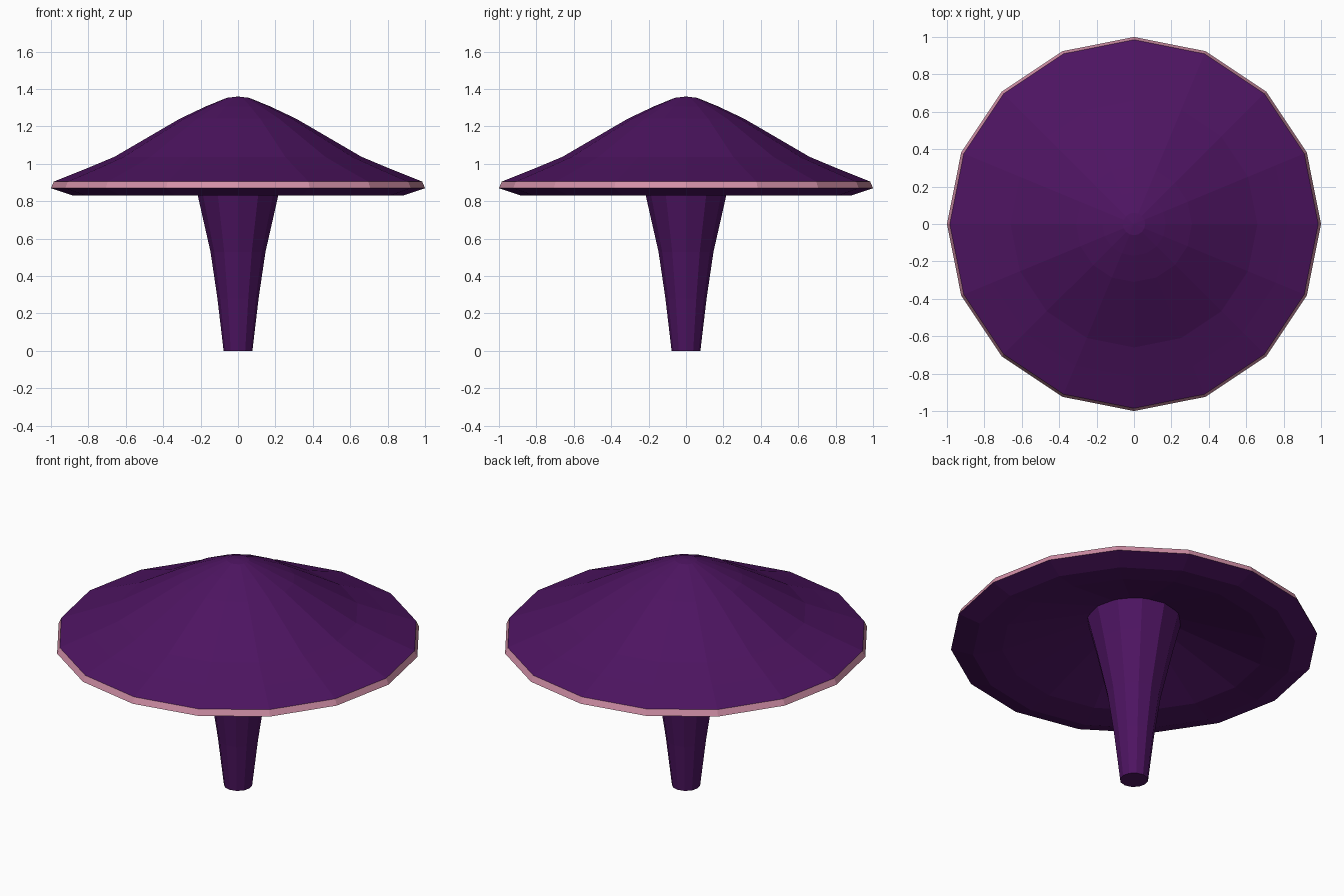
import bpy, bmesh
from math import cos, sin, pi

if "Cube" in bpy.data.objects:
    bpy.data.objects.remove(bpy.data.objects["Cube"])


def material(name, rgb):
    m = bpy.data.materials.new(name)
    m.diffuse_color = (*rgb, 1)
    m.use_nodes = True
    m.node_tree.nodes["Principled BSDF"].inputs["Base Color"].default_value = m.diffuse_color
    return m


def lathe(name, profile, sides, mat):
    """Revolve (radius, z) points around z; radius 0 makes a pole, open ends stay open."""
    bm = bmesh.new()
    rings = []
    for r, z in profile:
        n = sides if r > 0 else 1
        rings.append([bm.verts.new((r * cos(2 * pi * i / sides), r * sin(2 * pi * i / sides), z))
                      for i in range(n)])
    for a, b in zip(rings, rings[1:]):
        for i in range(sides):
            j = (i + 1) % sides
            if len(a) == 1:
                bm.faces.new((a[0], b[j], b[i]))
            elif len(b) == 1:
                bm.faces.new((a[i], a[j], b[0]))
            else:
                bm.faces.new((a[i], a[j], b[j], b[i]))
    mesh = bpy.data.meshes.new(name)
    bm.to_mesh(mesh)
    bm.free()
    mesh.materials.append(mat)
    obj = bpy.data.objects.new(name, mesh)
    bpy.context.collection.objects.link(obj)
    return obj


purple = material("purple", (0.075, 0.007, 0.12))
pink = material("pink", (0.65, 0.28, 0.39))

# Flared stem, running up into the hollow of the cap
lathe("stem", [(0, 0), (0.077, 0), (0.11, 0.28), (0.147, 0.53), (0.215, 0.83), (0.258, 1.0)],
      12, purple)

# Recessed underside of the cap
lathe("cap_underside", [(0, 1.03), (0.25, 1.0), (0.72, 0.85), (0.88, 0.83), (1.0, 0.87)],
      16, purple).data.flip_normals()

# Pink rim band
lathe("cap_rim", [(1.0, 0.87), (0.985, 0.905)], 16, pink)

# Pointed cap top
lathe("cap_top", [(0.985, 0.905), (0.82, 0.971), (0.66, 1.038), (0.48, 1.143), (0.31, 1.242),
                  (0.17, 1.308), (0.06, 1.353), (0, 1.36)], 16, purple)

# Make underside face downward, away from the cap interior
under = bpy.data.objects["cap_underside"].data
if sum(p.normal.z * p.area for p in under.polygons) > 0:
    under.flip_normals()
